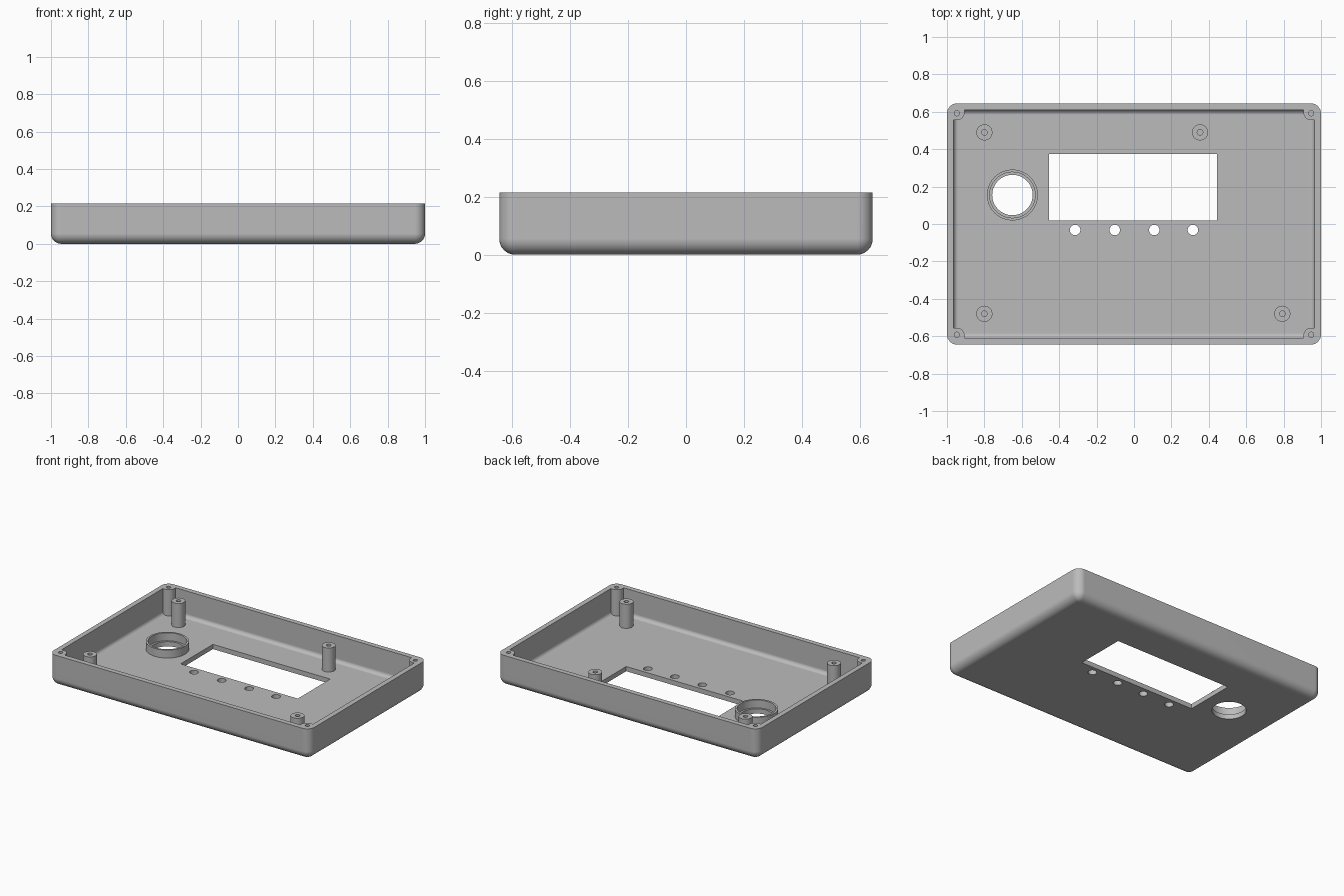
import bpy, bmesh, math
from math import cos, sin, pi

cube = bpy.data.objects.get("Cube")
if cube:
    bpy.data.objects.remove(cube, do_unlink=True)

HX, HY, TOP = 1.0, 0.645, 0.215      # half sizes and rim height
R, WALL, FLOOR, FILLET = 0.055, 0.035, 0.033, 0.025

grey = bpy.data.materials.new("light grey plastic")
grey.use_nodes = True
grey.diffuse_color = (0.5, 0.5, 0.5, 1)
grey.node_tree.nodes["Principled BSDF"].inputs["Base Color"].default_value = (0.5, 0.5, 0.5, 1)


def finish(bm, name):
    bmesh.ops.remove_doubles(bm, verts=bm.verts[:], dist=1e-5)
    bmesh.ops.recalc_face_normals(bm, faces=bm.faces[:])
    mesh = bpy.data.meshes.new(name)
    bm.to_mesh(mesh)
    bm.free()
    mesh.materials.append(grey)
    ob = bpy.data.objects.new(name, mesh)
    bpy.context.collection.objects.link(ob)
    return ob


def loft(bm, rings, closed=False):
    """Skin a list of point rings; cap the ends unless closed."""
    rows = [[bm.verts.new(p) for p in ring] for ring in rings]
    pairs = list(zip(rows, rows[1:])) + ([(rows[-1], rows[0])] if closed else [])
    n = len(rows[0])
    for a, b in pairs:
        for i in range(n):
            j = (i + 1) % n
            bm.faces.new((a[i], a[j], b[j], b[i]))
    if not closed:
        bm.faces.new(rows[0][::-1])
        bm.faces.new(rows[-1])


def circle(x, y, z, r, n=40):
    return [(x + r * cos(2 * pi * i / n), y + r * sin(2 * pi * i / n), z) for i in range(n)]


def cylinder(bm, x, y, r, z0, z1, n=40):
    loft(bm, [circle(x, y, z0, r, n), circle(x, y, z1, r, n)])


def rounded_rect(inset, z, steps=8):
    r = max(R - inset, 0.002)
    pts = []
    for k, (sx, sy) in enumerate(((1, 1), (-1, 1), (-1, -1), (1, -1))):
        for i in range(steps + 1):
            a = (k + i / steps) * pi / 2
            pts.append((sx * (HX - inset - r) + r * cos(a),
                        sy * (HY - inset - r) + r * sin(a), z))
    return pts


def smooth(ob):
    bpy.ops.object.select_all(action='DESELECT')
    ob.select_set(True)
    bpy.context.view_layer.objects.active = ob
    bpy.ops.object.shade_smooth_by_angle(angle=math.radians(30))
    mod = ob.modifiers.new("weighted normals", 'WEIGHTED_NORMAL')
    mod.keep_sharp = True


def boolean(ob, tool, operation):
    """Apply a boolean and delete the tool."""
    mod = ob.modifiers.new("cut", 'BOOLEAN')
    mod.operation, mod.solver, mod.object = operation, 'EXACT', tool
    tool.hide_render = True
    bpy.context.view_layer.update()
    graph = bpy.context.evaluated_depsgraph_get()
    mesh = bpy.data.meshes.new_from_object(ob.evaluated_get(graph))
    ob.modifiers.clear()
    ob.data = mesh
    bpy.data.objects.remove(tool, do_unlink=True)


# Open tray with rounded bottom edge and inner fillet
profile = []
for i in range(9):
    a = i / 8 * pi / 2
    profile.append((R * (1 - sin(a)), R * (1 - cos(a))))
profile += [(0, TOP), (WALL, TOP)]
for i in range(7):
    a = i / 6 * pi / 2
    profile.append((WALL + FILLET * (1 - cos(a)), FLOOR + FILLET * (1 - sin(a))))
bm = bmesh.new()
loft(bm, [rounded_rect(inset, z) for inset, z in profile])
shell = finish(bm, "enclosure_shell")

# Corner screw bosses merged into the walls
bm = bmesh.new()
for sx in (-1, 1):
    for sy in (-1, 1):
        plan = [(0.97, 0.615), (0.97, 0.555)]
        for i in range(11):
            a = -pi / 2 - i / 10 * pi / 2
            plan.append((0.949 + 0.044 * cos(a), 0.599 + 0.044 * sin(a)))
        plan.append((0.905, 0.615))
        loft(bm, [[(sx * x, sy * y, z) for x, y in plan] for z in (0.026, TOP)])
boolean(shell, finish(bm, "corner_bosses"), 'UNION')

# Display window, dial hole, button holes and screw holes
bm = bmesh.new()
loft(bm, [[(-0.455, 0.02, z), (0.445, 0.02, z), (0.445, 0.375, z), (-0.455, 0.375, z)]
          for z in (-0.1, 0.1)])
DIAL = (-0.65, 0.155)
cylinder(bm, *DIAL, 0.108, -0.1, 0.1, 64)
for x in (-0.315, -0.103, 0.108, 0.315):
    cylinder(bm, x, -0.032, 0.028, -0.1, 0.1)
for sx in (-1, 1):
    for sy in (-1, 1):
        cylinder(bm, sx * 0.947, sy * 0.592, 0.014, 0.08, 0.3, 24)
boolean(shell, finish(bm, "opening_cutter"), 'DIFFERENCE')
smooth(shell)

# Raised ring around the dial hole
bm = bmesh.new()
loft(bm, [circle(*DIAL, z, r, 64) for r, z in
          ((0.136, 0.025), (0.136, 0.088), (0.122, 0.088), (0.122, 0.025))], closed=True)
smooth(finish(bm, "dial_ring"))

# Circuit board standoffs with blind holes
for name, x, y in (("back_right", -0.8, 0.49), ("back_left", 0.353, 0.49),
                   ("front_right", -0.8, -0.48), ("front_left", 0.793, -0.48)):
    bm = bmesh.new()
    loft(bm, [circle(x, y, z, r) for r, z in
              ((0.043, 0.025), (0.043, 0.2), (0.015, 0.2), (0.015, 0.06))])
    smooth(finish(bm, name + "_standoff"))
